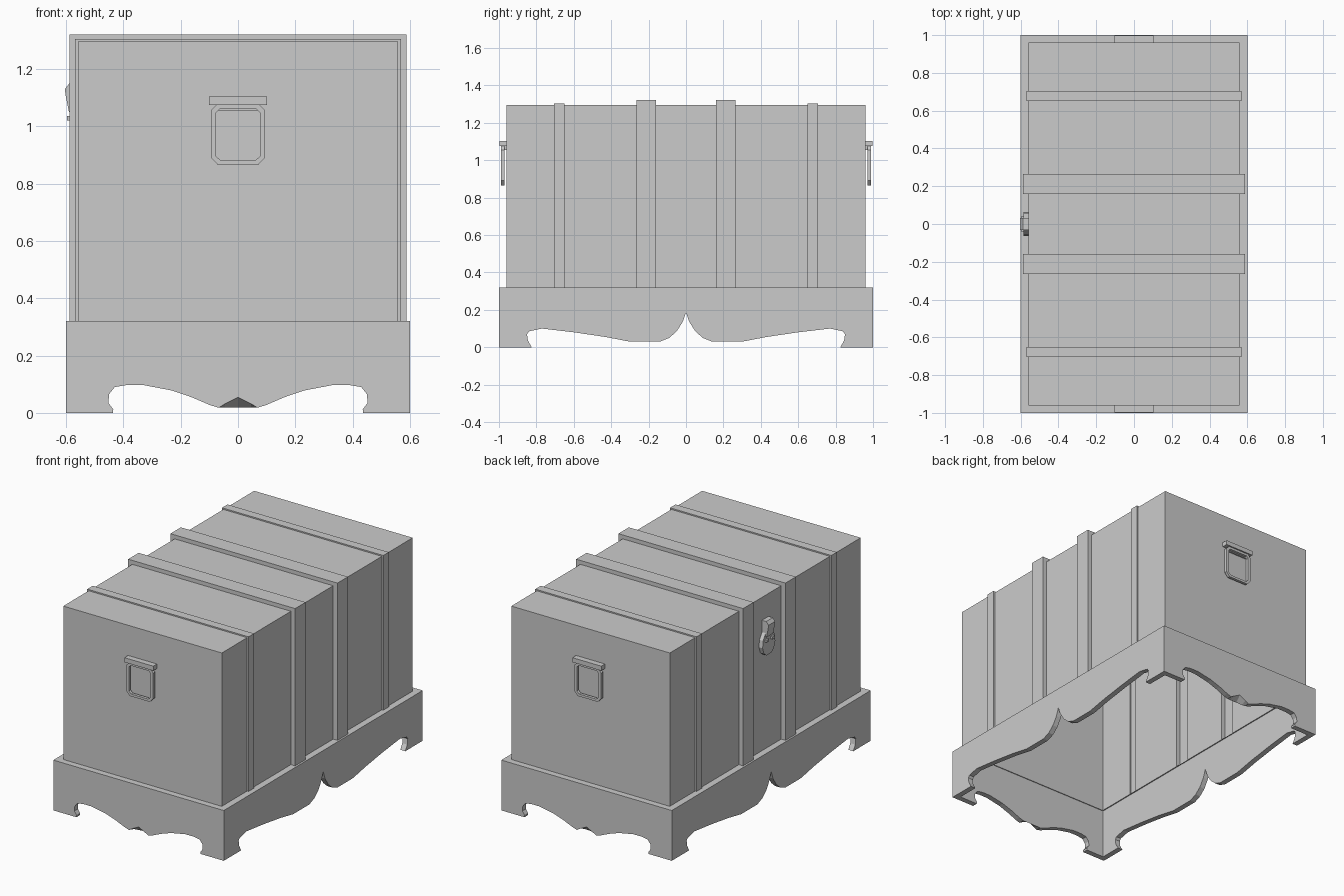
import bpy, bmesh
from mathutils import Vector

if "Cube" in bpy.data.objects:
    bpy.data.objects.remove(bpy.data.objects["Cube"])


def finish(name, bm):
    bmesh.ops.remove_doubles(bm, verts=bm.verts, dist=1e-5)
    bmesh.ops.recalc_face_normals(bm, faces=bm.faces)
    me = bpy.data.meshes.new(name)
    bm.to_mesh(me)
    bm.free()
    ob = bpy.data.objects.new(name, me)
    bpy.context.collection.objects.link(ob)
    return ob


def face(bm, pts):
    return bm.faces.new([bm.verts.new(p) for p in pts])


def prism(name, pts, depth):
    """Closed outline swept along a vector."""
    bm = bmesh.new()
    d = Vector(depth)
    pts = [Vector(p) for p in pts]
    face(bm, pts)
    face(bm, [p + d for p in reversed(pts)])
    for a, b in zip(pts, pts[1:] + pts[:1]):
        face(bm, [a, b, b + d, a + d])
    return finish(name, bm)


def box(name, x0, x1, y0, y1, z0, z1):
    return prism(name, [(x0, y0, z0), (x1, y0, z0), (x1, y1, z0), (x0, y1, z0)], (0, 0, z1 - z0))


def mirrored(half):
    """Mirror a half outline starting at u = 0."""
    return [(-u, z) for u, z in reversed(half) if u > 0] + half


# Chest shell, open below, with the raised straps formed from the shell itself
Z = 0.32
body, thin, wide = (0.558, 1.296), (0.568, 1.304), (0.588, 1.321)
half = [(0.16, body), (0.16, wide), (0.265, wide), (0.265, body),
        (0.65, body), (0.65, thin), (0.705, thin), (0.705, body), (0.96, body)]
stations = [(-y, s) for y, s in reversed(half)] + half
rings = [[(-w, y, Z), (-w, y, t), (w, y, t), (w, y, Z)] for y, (w, t) in stations]
bm = bmesh.new()
for a, b in zip(rings, rings[1:]):
    for i in range(3):
        face(bm, [a[i], a[i + 1], b[i + 1], b[i]])
face(bm, rings[0])
face(bm, rings[-1])
finish("chest_body", bm)

# Plinth: four scalloped aprons and a top rim
T = 0.035
side = [(0, .185), (.018, .135), (.05, .085), (.09, .05), (.14, .03), (.30, .03),
        (.43, .055), (.60, .08), (.77, .1), (.84, .085), (.85, .07), (.845, .035),
        (.825, 0), (1, 0)]
end = [(0, .055), (.045, .032), (.068, .018), (.10, .028), (.16, .054), (.23, .078),
       (.33, .097), (.39, .097), (.43, .09), (.45, .065), (.452, .035), (.435, .012),
       (.437, 0), (.6, 0)]
end_inner = [(u, .018 if u < .07 else z) for u, z in end]
bm = bmesh.new()


def apron(outer, inner, place):
    length = outer[-1][0]
    o = [place(u, 0, z) for u, z in mirrored(outer)]
    n = [place(max(T - length, min(length - T, u)), T, z) for u, z in mirrored(inner)]
    face(bm, o + [place(length, 0, Z), place(-length, 0, Z)])
    face(bm, n + [place(length - T, T, Z), place(T - length, T, Z)])
    for i in range(len(o) - 1):
        face(bm, [o[i], o[i + 1], n[i + 1], n[i]])


for s in (-1, 1):
    apron(side, side, lambda u, d, z: (s * (0.6 - d), u, z))
    apron(end, end_inner, lambda u, d, z: (u, s * (1 - d), z))
corners = [(-1, -1), (1, -1), (1, 1), (-1, 1)]
for (ax, ay), (bx, by) in zip(corners, corners[1:] + corners[:1]):
    face(bm, [(ax * .6, ay, Z), (bx * .6, by, Z), (bx * .558, by * .96, Z), (ax * .558, ay * .96, Z)])
finish("plinth", bm)

# End handles: bracket, hinge lip and chamfered drop ring
for s, tag in ((-1, "front"), (1, "back")):
    box(tag + "_handle_bracket", -.102, .102, *sorted((s * .958, s * .997)), 1.075, 1.104)
    box(tag + "_handle_lip", -.075, .075, *sorted((s * .958, s * .97)), 1.055, 1.075)
    outer = [(.07, .865), (.095, .892), (.095, 1.055), (.072, 1.078)]
    inner = [(.06, .88), (.076, .895), (.076, 1.048), (.064, 1.06)]
    loops = []
    for prof in (outer, inner):
        for y in (.97, .988):
            loop = [(x, s * y, z) for x, z in prof] + [(-x, s * y, z) for x, z in reversed(prof)]
            loops.append(loop)
    bm = bmesh.new()
    for a, b in ((0, 1), (1, 3), (3, 2), (2, 0)):
        for i in range(8):
            j = (i + 1) % 8
            face(bm, [loops[a][i], loops[a][j], loops[b][j], loops[b][i]])
    finish(tag + "_handle_ring", bm)

# Latch on the left side: pear-shaped plate, hinged cap and two studs
pear = [(.03, 1.115), (.033, 1.075), (.058, 1.035), (.064, .99), (.05, .95), (.025, .93)]
prism("latch_plate", [(-.556, y, z) for y, z in pear] + [(-.556, -y, z) for y, z in reversed(pear)],
      (-.028, 0, 0))
cap = [(-.556, 1.15), (-.588, 1.15), (-.604, 1.13), (-.602, 1.11), (-.59, 1.05), (-.556, 1.05)]
prism("latch_cap", [(x, -.033, z) for x, z in cap], (0, .066, 0))
for s in (-1, 1):
    box("latch_stud", -.597, -.57, s * .028 - .012, s * .028 + .012, 1.02, 1.036)
